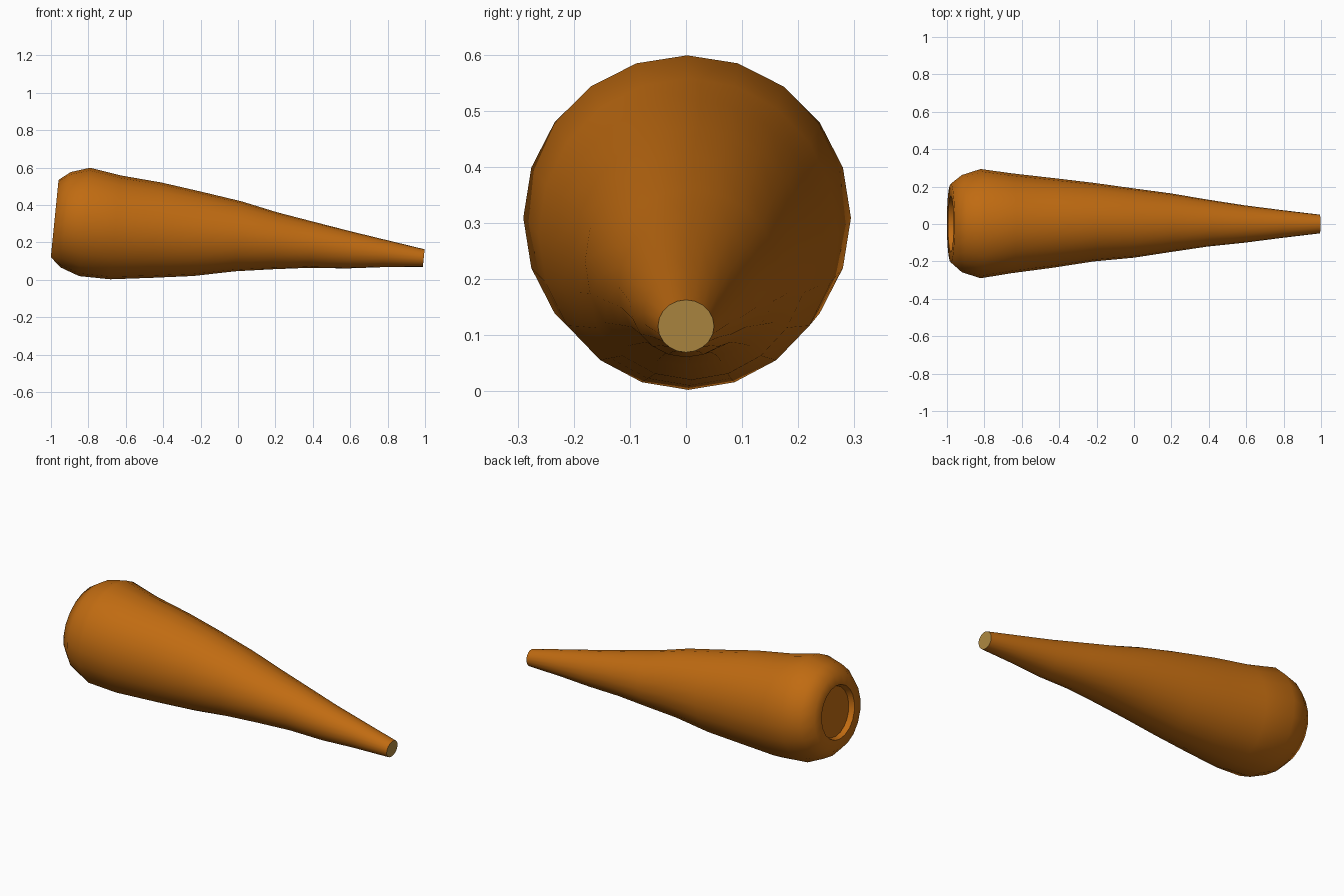
import bpy, bmesh, math
from mathutils import Vector

if "Cube" in bpy.data.objects:
    bpy.data.objects.remove(bpy.data.objects["Cube"], do_unlink=True)


def material(name, rgb):
    mat = bpy.data.materials.new(name)
    mat.use_nodes = True
    mat.diffuse_color = (*rgb, 1)
    mat.node_tree.nodes["Principled BSDF"].inputs["Base Color"].default_value = (*rgb, 1)
    return mat


SIDES = 20
TILT = 0.1  # lean of every ring, following the sloping axis

# Rings along the root: x, y, z of the centre, half width, half height
RINGS = [
    (-0.95, 0.0, 0.32, 0.14, 0.14),     # floor of the stem socket
    (-0.98, 0.0, 0.325, 0.15, 0.15),    # rim of the stem socket
    (-0.98, 0.005, 0.327, 0.21, 0.208),
    (-0.92, 0.002, 0.32, 0.26, 0.257),
    (-0.82, 0.002, 0.309, 0.292, 0.291),
    (-0.655, 0.004, 0.28, 0.267, 0.279),
    (-0.435, 0.006, 0.265, 0.24, 0.256),
    (-0.215, 0.01, 0.245, 0.21, 0.226),
    (0.0, 0.005, 0.232, 0.185, 0.188),
    (0.195, 0.007, 0.208, 0.157, 0.153),
    (0.39, 0.005, 0.187, 0.126, 0.124),
    (0.59, 0.0, 0.16, 0.1, 0.1),
    (0.785, 0.0, 0.14, 0.075, 0.073),
    (0.993, 0.0, 0.116, 0.05, 0.047),
]

# Carrot body: rings bridged into a tapering skin with a flat cut tip
bm = bmesh.new()
up = Vector((math.sin(TILT), 0, math.cos(TILT)))
loops = []
for x, y, z, wide, high in RINGS:
    loop = []
    for i in range(SIDES):
        a = math.tau * i / SIDES
        offset = up * high * math.cos(a) + Vector((0, wide * math.sin(a), 0))
        loop.append(bm.verts.new(Vector((x, y, z)) + offset))
    loops.append(loop)

for a, b in zip(loops, loops[1:]):
    for i in range(SIDES):
        j = (i + 1) % SIDES
        bm.faces.new((a[i], a[j], b[j], b[i]))
bm.faces.new(loops[0])
tip = bm.faces.new(loops[-1])
tip.material_index = 1
bmesh.ops.recalc_face_normals(bm, faces=bm.faces)

mesh = bpy.data.meshes.new("carrot_root")
bm.to_mesh(mesh)
bm.free()
mesh.materials.append(material("carrot orange", (0.527, 0.147, 0.0056)))
mesh.materials.append(material("cut tip tan", (0.434, 0.254, 0.054)))

carrot = bpy.data.objects.new("carrot_root", mesh)
bpy.context.collection.objects.link(carrot)

# Smooth skin, crisp edges at the socket and the cut tip
bpy.ops.object.select_all(action="DESELECT")
carrot.select_set(True)
bpy.context.view_layer.objects.active = carrot
bpy.ops.object.shade_smooth_by_angle(angle=math.radians(62))
